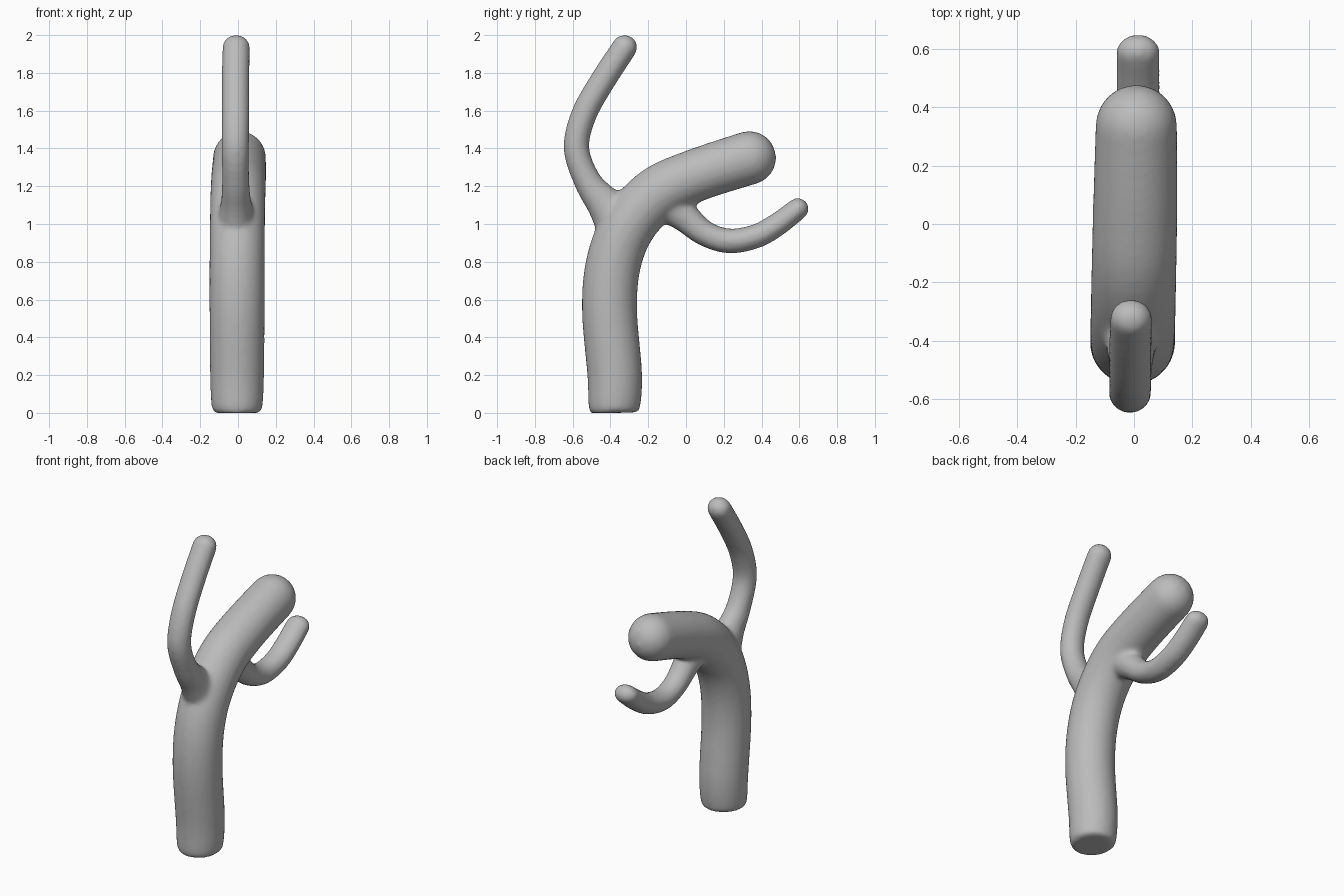
import bpy, bmesh, math
from mathutils import Vector

if "Cube" in bpy.data.objects:
    bpy.data.objects.remove(bpy.data.objects["Cube"])

SIDES = 32


def spline(pts, t):
    """Catmull-Rom through points of (x, y, z, side radius, bend radius)."""
    i = min(int(t), len(pts) - 2)
    u = t - i
    p = [Vector(pts[max(0, min(len(pts) - 1, k))]) for k in (i - 1, i, i + 1, i + 2)]
    return 0.5 * (2 * p[1] + (p[2] - p[0]) * u
                  + (2 * p[0] - 5 * p[1] + 4 * p[2] - p[3]) * u ** 2
                  + (3 * p[1] - p[0] - 3 * p[2] + p[3]) * u ** 3)


def tube(bm, pts, steps=6):
    """Sweep an oval along a path in the yz plane, ending in a round tip."""
    n = (len(pts) - 1) * steps
    rows = [spline(pts, k / steps) for k in range(n + 1)]
    rings = []

    def ring(c, along, ra, rb):
        side = Vector((0, -along.z, along.y))
        rings.append([bm.verts.new(c + Vector((ra * math.cos(a), 0, 0)) + side * rb * math.sin(a))
                      for a in (2 * math.pi * j / SIDES for j in range(SIDES))])

    for k, r in enumerate(rows):
        d = rows[min(k + 1, n)] - rows[max(k - 1, 0)]
        along = Vector((0, d[1], d[2])).normalized()
        ring(Vector(r[:3]), along, r[3], r[4])
    end = rows[-1]
    for k in range(1, 8):
        a = math.pi / 2 * k / 8
        ring(Vector(end[:3]) + along * end[4] * math.sin(a), along,
             end[3] * math.cos(a), end[4] * math.cos(a))
    for a, b in zip(rings, rings[1:]):
        for j in range(SIDES):
            m = (j + 1) % SIDES
            bm.faces.new((a[j], a[m], b[m], b[j]))
    bm.faces.new(rings[0][::-1])
    bm.faces.new(rings[-1])


bm = bmesh.new()
# Leaning trunk with a rounded foot
tube(bm, [(-.005, -.38, 0, .112, .118), (-.005, -.38, .03, .134, .136),
          (-.005, -.377, .2, .143, .145), (-.005, -.405, .55, .146, .146),
          (-.005, -.382, .8, .146, .146), (-.003, -.30, 1.0, .146, .146),
          (0, -.15, 1.16, .146, .146), (.004, .05, 1.257, .145, .14),
          (.008, .335, 1.35, .14, .142)])
# Tall front arm, flared where it joins
tube(bm, [(-.01, -.34, .99, .11, .14), (-.01, -.43, 1.105, .082, .098),
          (-.012, -.52, 1.225, .072, .073), (-.014, -.58, 1.4, .072, .068),
          (-.012, -.54, 1.58, .073, .068), (-.012, -.44, 1.76, .073, .068),
          (-.01, -.325, 1.935, .073, .067)])
# Short back arm
tube(bm, [(.005, -.13, 1.14, .1, .12), (.008, -.01, 1.04, .078, .082),
          (.01, .1, .95, .072, .068), (.012, .23, .91, .073, .066),
          (.014, .37, .935, .075, .064), (.014, .48, .995, .075, .062),
          (.014, .592, 1.08, .075, .058)])
bmesh.ops.recalc_face_normals(bm, faces=bm.faces)
me = bpy.data.meshes.new("cactus")
bm.to_mesh(me)
bm.free()
cactus = bpy.data.objects.new("cactus", me)
bpy.context.collection.objects.link(cactus)

# Fuse the limbs into one skin and soften the joints
fuse = cactus.modifiers.new("fuse", 'REMESH')
fuse.mode = 'VOXEL'
fuse.voxel_size = 0.014
fuse.use_smooth_shade = True
soft = cactus.modifiers.new("soften", 'SMOOTH')
soft.factor = 0.5
soft.iterations = 8

grey = bpy.data.materials.new("plain grey")
grey.diffuse_color = (0.5, 0.5, 0.5, 1)
grey.use_nodes = True
grey.node_tree.nodes["Principled BSDF"].inputs["Base Color"].default_value = grey.diffuse_color
me.materials.append(grey)
for p in me.polygons:
    p.use_smooth = True
